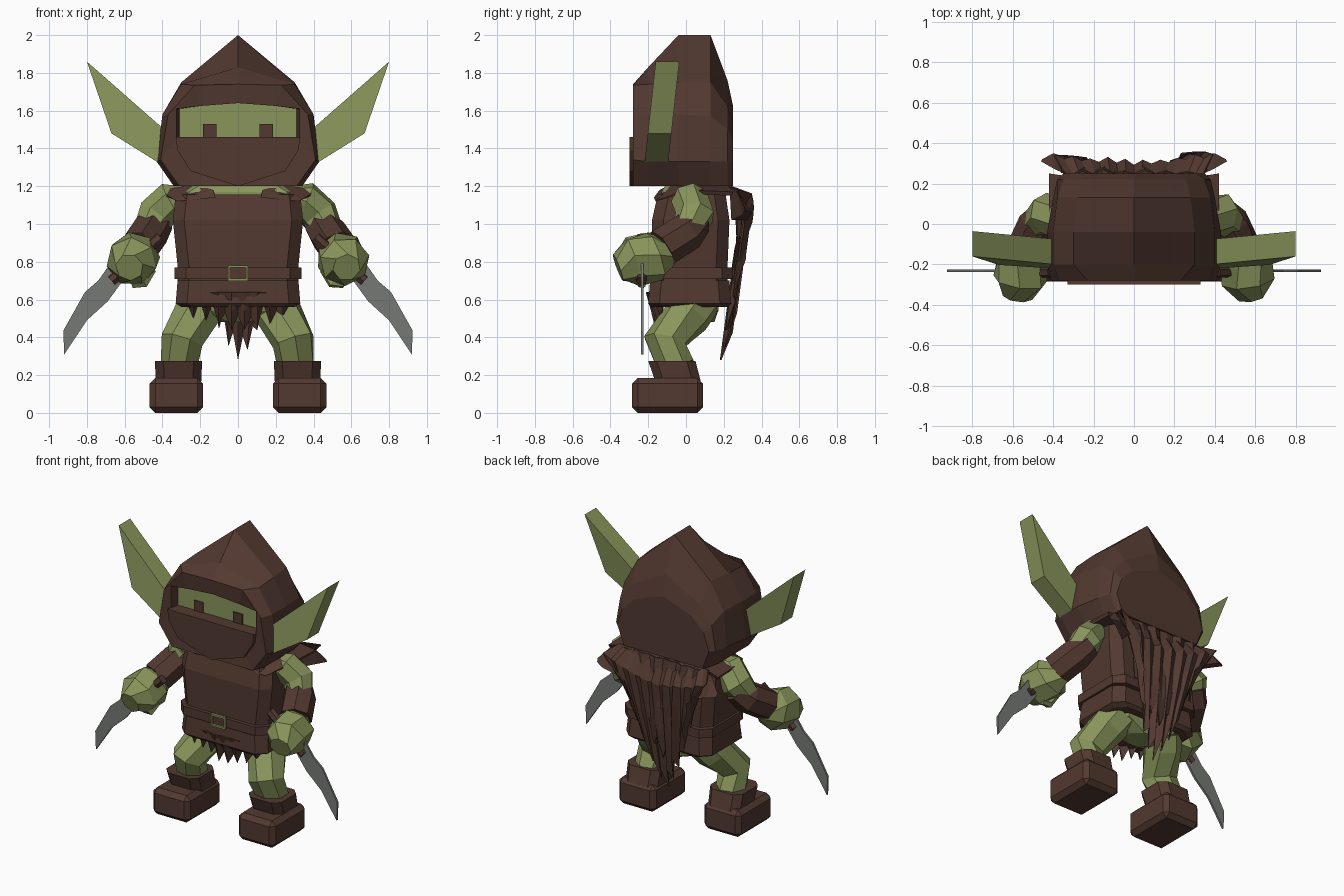
import bpy, bmesh, math, random
from mathutils import Vector

random.seed(4)
cube = bpy.data.objects.get("Cube")
if cube:
    bpy.data.objects.remove(cube, do_unlink=True)


def material(name, rgb):
    m = bpy.data.materials.new(name)
    m.use_nodes = True
    m.diffuse_color = (*rgb, 1)
    m.node_tree.nodes["Principled BSDF"].inputs["Base Color"].default_value = (*rgb, 1)
    return m


BROWN = material("brown cloth", (0.085, 0.041, 0.03))
GREEN = material("green skin", (0.25, 0.30, 0.105))
STEEL = material("grey steel", (0.18, 0.19, 0.18))


def finish(name, bm, *mats):
    bmesh.ops.recalc_face_normals(bm, faces=bm.faces)
    me = bpy.data.meshes.new(name)
    bm.to_mesh(me)
    bm.free()
    for m in mats:
        me.materials.append(m)
    ob = bpy.data.objects.new(name, me)
    bpy.context.collection.objects.link(ob)
    return ob


def loft(name, rings, *mats):
    """Skin closed rings and cap both ends; a second material colours the last cap."""
    bm = bmesh.new()
    vs = [[bm.verts.new(p) for p in r] for r in rings]
    n = len(vs[0])
    for a, b in zip(vs, vs[1:]):
        for i in range(n):
            bm.faces.new((a[i], a[(i + 1) % n], b[(i + 1) % n], b[i]))
    bm.faces.new(vs[0])
    bm.faces.new(vs[-1]).material_index = len(mats) - 1
    return finish(name, bm, *mats)


def octagon(z, hx, y0, y1, c=0.06):
    """Chamfered rectangle at height z."""
    return [(x, y, z) for x, y in (
        (-hx + c, y0), (hx - c, y0), (hx, y0 + c), (hx, y1 - c),
        (hx - c, y1), (-hx + c, y1), (-hx, y1 - c), (-hx, y0 + c))]


def tube(name, pts, radii, sides, mat, side=1):
    pts = [Vector((p[0] * side, p[1], p[2])) for p in pts]
    rings = []
    for i, (p, r) in enumerate(zip(pts, radii)):
        t = (pts[min(i + 1, len(pts) - 1)] - pts[max(i - 1, 0)]).normalized()
        u = t.cross(Vector((0, 1, 0.3))).normalized()
        v = t.cross(u)
        ang = [2 * math.pi * (k + 0.5) / sides for k in range(sides)]
        rings.append([p + r * (math.cos(a) * u + math.sin(a) * v) for a in ang])
    return loft(name, rings, mat)


def plate(name, outline, y0, y1, mat, side=1, slant=0):
    """Extrude an x-z outline from y0 to y1, leaning back with height."""
    return loft(name, [[(x * side, y + slant * (z - 1.5), z) for x, z in outline]
                       for y in (y0, y1)], mat)


def box(name, lo, hi, mat, bevel=0):
    c = [(a + b) / 2 for a, b in zip(lo, hi)]
    bm = bmesh.new()
    bmesh.ops.create_cube(bm, size=1)
    for v in bm.verts:
        v.co = [c[i] + v.co[i] * abs(hi[i] - lo[i]) for i in range(3)]
    if bevel:
        bmesh.ops.bevel(bm, geom=bm.edges[:], offset=bevel, segments=1, affect='EDGES')
    return finish(name, bm, mat)


def sheet(name, cols, rows, shape):
    """Open ragged cloth; shape(u, t, jag) gives a point, u across and t down."""
    bm = bmesh.new()
    grid = []
    for i in range(cols + 1):
        jag = random.uniform(0.04, 0.13) if i % 2 == 0 else random.uniform(-0.03, 0.01)
        grid.append([bm.verts.new(shape(2 * i / cols - 1, j / rows, jag))
                     for j in range(rows + 1)])
    for a, b in zip(grid, grid[1:]):
        for j in range(rows):
            bm.faces.new((a[j], b[j], b[j + 1], a[j + 1]))
    ob = finish(name, bm, BROWN)
    ob.modifiers.new("thickness", 'SOLIDIFY').thickness = 0.008
    return ob


# Hood: rings from the back to the front rim, then into the face opening
def hood_ring(y, half):
    return [(x, y, z) for x, z in half] + [(-x, y, z) for x, z in half[-2:0:-1]]


loft("hood", [
    hood_ring(0.25, [(0, 1.62), (0.22, 1.54), (0.31, 1.45), (0.35, 1.33), (0.3, 1.2), (0, 1.2)]),
    hood_ring(0.22, [(0, 1.76), (0.26, 1.62), (0.35, 1.5), (0.38, 1.33), (0.32, 1.2), (0, 1.2)]),
    hood_ring(0.13, [(0, 2.0), (0.28, 1.75), (0.38, 1.57), (0.4, 1.33), (0.34, 1.2), (0, 1.2)]),
    hood_ring(-0.04, [(0, 2.0), (0.3, 1.75), (0.4, 1.58), (0.43, 1.33), (0.34, 1.2), (0, 1.2)]),
    hood_ring(-0.2, [(0, 1.83), (0.3, 1.74), (0.4, 1.58), (0.43, 1.33), (0.34, 1.2), (0, 1.2)]),
    hood_ring(-0.28, [(0, 1.74), (0.23, 1.735), (0.37, 1.58), (0.41, 1.34), (0.31, 1.2), (0, 1.2)]),
    hood_ring(-0.27, [(0, 1.64), (0.2, 1.625), (0.325, 1.61), (0.325, 1.45), (0.24, 1.3), (0, 1.25)]),
    hood_ring(-0.21, [(0, 1.64), (0.2, 1.625), (0.31, 1.61), (0.31, 1.45), (0.24, 1.3), (0, 1.25)]),
], BROWN, GREEN)
plate("mask", [(-0.33, 1.46), (0.33, 1.46), (0.32, 1.39), (0.25, 1.28), (0, 1.2),
               (-0.25, 1.28), (-0.32, 1.39)], -0.3, -0.2, BROWN)

# Body, belt and skirt
loft("neck", [octagon(1.0, 0.32, -0.13, 0.19), octagon(1.17, 0.32, -0.13, 0.19),
              octagon(1.22, 0.24, -0.1, 0.16)], GREEN)
loft("tunic", [octagon(0.7, 0.32, -0.18, 0.22), octagon(0.78, 0.32, -0.18, 0.22),
               octagon(1.02, 0.345, -0.18, 0.23), octagon(1.155, 0.33, -0.15, 0.21)], BROWN)
loft("belt", [octagon(0.71, 0.335, -0.205, 0.25), octagon(0.77, 0.335, -0.205, 0.25)], BROWN)
loft("skirt", [octagon(0.56, 0.3, -0.18, 0.22), octagon(0.58, 0.33, -0.2, 0.24),
               octagon(0.7, 0.32, -0.19, 0.23)], BROWN)
loft("pelvis", [octagon(0.48, 0.1, -0.02, 0.15), octagon(0.54, 0.24, -0.08, 0.17),
                octagon(0.62, 0.26, -0.1, 0.18)], GREEN)

# Belt buckle frame
for s in (-1, 1):
    box("buckle_post", (s * 0.048 - 0.006, -0.22, 0.705), (s * 0.048 + 0.006, -0.2, 0.775), GREEN)
    box("buckle_bar", (-0.054, -0.22, 0.74 + s * 0.035 - 0.006),
        (0.054, -0.2, 0.74 + s * 0.035 + 0.006), GREEN)

# Paired parts
for s, label in ((1, "left"), (-1, "right")):
    box(label + "_eye", (s * 0.115, -0.218, 1.45), (s * 0.185, -0.209, 1.53), BROWN)
    plate(label + "_ear", [(0.39, 1.31), (0.43, 1.33), (0.67, 1.48), (0.8, 1.86), (0.39, 1.5)],
          -0.2, -0.075, GREEN, s, 0.11)

    # Arm with flared cuff and a blocky fist
    tube(label + "_arm", [(0.26, 0.02, 1.15), (0.35, 0.02, 1.13), (0.43, 0.05, 1.05),
                          (0.48, 0.0, 0.96)], [0.05, 0.1, 0.105, 0.08], 7, GREEN, s)
    tube(label + "_cuff", [(0.42, 0.06, 1.02), (0.47, 0.0, 0.955), (0.53, -0.13, 0.87)],
         [0.085, 0.105, 0.105], 7, BROWN, s)
    tube(label + "_fist", [(0.53, -0.11, 0.86), (0.545, -0.16, 0.83), (0.565, -0.28, 0.8),
                           (0.575, -0.36, 0.77)], [0.09, 0.135, 0.135, 0.075], 7, GREEN, s)
    tube(label + "_thumb", [(0.45, -0.22, 0.76), (0.5, -0.24, 0.69), (0.56, -0.23, 0.68)],
         [0.02, 0.03, 0.02], 5, GREEN, s)

    # Curved dagger
    tube(label + "_dagger_grip", [(0.41, -0.235, 0.93), (0.67, -0.235, 0.7)],
         [0.03, 0.03], 6, BROWN, s)
    plate(label + "_dagger_blade", [(0.58, 0.74), (0.67, 0.8), (0.74, 0.7), (0.81, 0.64),
          (0.925, 0.435), (0.92, 0.31), (0.8, 0.49), (0.69, 0.59)], -0.238, -0.224, STEEL, s)

    # Bent leg, boot cuff and boot
    tube(label + "_leg", [(0.18, 0.06, 0.6), (0.22, 0.01, 0.52), (0.295, -0.11, 0.38),
                          (0.31, -0.05, 0.24)], [0.13, 0.125, 0.115, 0.1], 7, GREEN, s)
    ring = lambda z, y, r: [(s * 0.315 + p[0], p[1], z) for p in octagon(0, r, y - r, y + r, 0.045)]
    loft(label + "_boot_cuff", [ring(0.16, -0.04, 0.12), ring(0.275, -0.075, 0.125)], BROWN)
    box(label + "_boot", (s * 0.185, -0.285, 0), (s * 0.468, 0.09, 0.185), BROWN, 0.03)

    # Cloth strap from the chest over the shoulder
    loft(label + "_strap", [
        [(s * 0.12, -0.17, 1.14), (s * 0.32, -0.16, 1.12), (s * 0.34, -0.14, 1.13), (s * 0.13, -0.14, 1.18)],
        [(s * 0.2, -0.12, 1.19), (s * 0.41, -0.02, 1.16), (s * 0.42, 0.0, 1.18), (s * 0.22, -0.08, 1.21)],
        [(s * 0.2, 0.2, 1.18), (s * 0.41, 0.24, 1.15), (s * 0.42, 0.25, 1.17), (s * 0.22, 0.22, 1.21)],
    ], BROWN)


# Tattered cape, long in the middle and short at the sides
def cape(u, t, jag):
    end = 0.3 + 0.6 * abs(u) ** 1.6 + jag
    z = 1.2 - (1.2 - end) * t
    width = 0.34 if t == 0 else 0.43 - 0.2 * t
    fold = 0.3 * (jag - 0.04) * min(1, 3 * t)
    y = 0.225 if t == 0 else 0.315 - 0.1 * max(0, 1.1 - z) / 0.75
    return (width * u, y + 0.02 * abs(u) + fold, z)


sheet("cape", 18, 5, cape)
sheet("cape_under_layer", 14, 4, lambda u, t, jag: (
    (0.36 - 0.12 * t) * u, 0.25 + 0.03 * math.sin(math.pi * t) + 0.2 * jag,
    1.19 - (0.68 - 0.3 * abs(u) - jag) * t))
# Ragged points hanging from the cape's shoulders
for s in (-1, 1):
    loft("cape_shoulder_tatter", [
        [(s * 0.3, 0.23, 1.2), (s * 0.3, 0.32, 1.02), (s * 0.3, 0.24, 1.02)],
        [(s * 0.39, 0.27, 1.17), (s * 0.4, 0.35, 1.06), (s * 0.4, 0.3, 1.05)],
        [(s * 0.46, 0.31, 1.09), (s * 0.455, 0.32, 1.07), (s * 0.45, 0.31, 1.07)]], BROWN)

# Ragged fringe on the front of the skirt
sheet("skirt_fringe", 16, 2, lambda u, t, jag: (
    0.27 * u, -0.205 + 0.03 * abs(u) + 0.05 * t + 0.2 * jag * t,
    0.64 - t * (0.2 - 0.09 * abs(u) - 0.8 * jag)))
